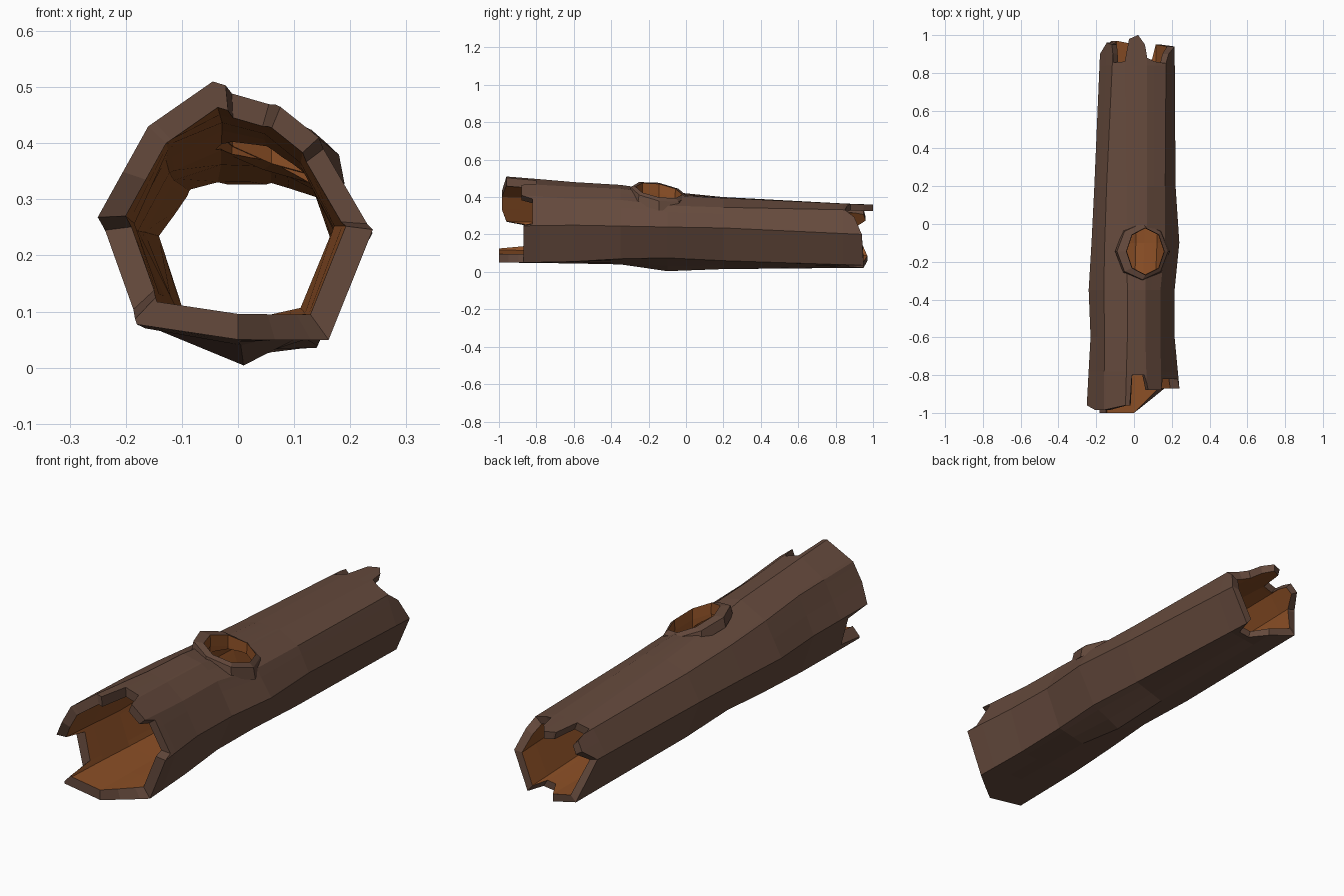
import bpy, bmesh, math

cube = bpy.data.objects.get("Cube")
if cube:
    bpy.data.objects.remove(cube, do_unlink=True)


def material(name, color):
    mat = bpy.data.materials.new(name)
    mat.use_nodes = True
    mat.diffuse_color = color
    mat.node_tree.nodes["Principled BSDF"].inputs["Base Color"].default_value = color
    return mat


bark = material("dark bark", (0.13, 0.068, 0.046, 1))
wood = material("inner wood", (0.26, 0.078, 0.019, 1))


def add_object(name, bm, materials):
    bmesh.ops.recalc_face_normals(bm, faces=bm.faces)
    mesh = bpy.data.meshes.new(name)
    bm.to_mesh(mesh)
    bm.free()
    for mat in materials:
        mesh.materials.append(mat)
    obj = bpy.data.objects.new(name, mesh)
    bpy.context.collection.objects.link(obj)
    return obj


def closed_loft(name, rings, wood_bands):
    """Join rings into a closed loop; the listed bands become inner wood."""
    bm = bmesh.new()
    loops = [[bm.verts.new(p) for p in ring] for ring in rings]
    for k, low in enumerate(loops):
        high = loops[(k + 1) % len(loops)]
        for i in range(len(low)):
            j = (i + 1) % len(low)
            face = bm.faces.new((low[i], low[j], high[j], high[i]))
            face.material_index = int(k in wood_bands)
    return add_object(name, bm, [bark, wood])


# Log cross-sections along y: corners (x, z) from the top round by the -x side
SECTIONS = [
    (-.95, [(-.045, .51), (-.16, .43), (-.25, .268), (-.18, .077), (0, .05),
            (.165, .048), (.248, .245), (.145, .415), (.07, .475)]),
    (-.6, [(-.035, .48), (-.155, .42), (-.23, .255), (-.165, .07), (0, .045),
           (.15, .055), (.215, .25), (.14, .39), (.06, .455)]),
    (-.35, [(-.035, .465), (-.16, .4), (-.24, .25), (-.15, .07), (.005, .04),
            (.14, .07), (.215, .245), (.14, .385), (.06, .445)]),
    (-.1, [(-.04, .43), (-.155, .38), (-.225, .25), (-.14, .08), (.01, .004),
           (.15, .075), (.24, .24), (.165, .355), (.07, .41)]),
    (.2, [(-.04, .4), (-.145, .365), (-.21, .25), (-.14, .07), (.01, .015),
          (.15, .06), (.22, .235), (.165, .345), (.07, .395)]),
    (.95, [(-.05, .36), (-.11, .345), (-.178, .245), (-.12, .06), (.01, .022),
           (.14, .035), (.215, .2), (.17, .33), (.07, .36)]),
]
SIDES = 9

# Broken ends: (position round the log in corners, y of the edge)
FRONT = [(0, -.96), (1, -.985), (1.5, -.985), (2, -.96), (2.1, -.84), (2.85, -.86),
         (2.95, -1), (4, -1), (5, -.87), (6, -.87), (6.06, -.82), (6.9, -.82),
         (7, -.88), (7.9, -.88), (8.1, -.8), (8.72, -.8), (8.8, -.96), (9, -.96)]
BACK = [(0, .86), (.9, .855), (1.1, .95), (1.5, .96), (2, .9), (3, .97), (4, .95),
        (4.4, .87), (4.8, .87), (5, .95), (6, .94), (6.7, .9), (7, .85),
        (7.6, .86), (8, .88), (8.1, .95), (8.4, 1), (8.8, .98), (9, .86)]


def mix(a, b, t):
    return a + (b - a) * t


def sample(points, u):
    for (u0, y0), (u1, y1) in zip(points, points[1:]):
        if u <= u1:
            return mix(y0, y1, (u - u0) / (u1 - u0))
    return points[-1][1]


def section(y):
    y = min(max(y, SECTIONS[0][0]), SECTIONS[-1][0])
    for (y0, a), (y1, b) in zip(SECTIONS, SECTIONS[1:]):
        if y <= y1:
            t = (y - y0) / (y1 - y0)
            return [(mix(p[0], q[0], t), mix(p[1], q[1], t)) for p, q in zip(a, b)]


def shell_point(u, y, scale):
    corners = section(y)
    i = int(u) % SIDES
    p, q = corners[i], corners[(i + 1) % SIDES]
    t = u - int(u)
    cx = sum(c[0] for c in corners) / SIDES
    cz = (max(c[1] for c in corners) + min(c[1] for c in corners)) / 2
    return (mix(cx, mix(p[0], q[0], t), scale), y, mix(cz, mix(p[1], q[1], t), scale))


# Hollow log: outer wall to the back, inner wall to the front
columns = sorted({u for u, _ in FRONT + BACK if u < SIDES} | set(range(SIDES)))
rows = [[sample(FRONT, u) for u in columns]]
rows += [[y] * len(columns) for y in (-.78, -.6, -.35, -.1, .2, .84)]
rows += [[sample(BACK, u) for u in columns]]


def wall(scale):
    return [[shell_point(u, y, scale) for u, y in zip(columns, row)] for row in rows]


count = len(rows)
log = closed_loft("hollow_log", wall(1) + wall(.8)[::-1], range(count, 2 * count - 1))


# Knot hole on the upper side, lying on a tilted plane
def octagon(cx, rx, ry, lift):
    ring = []
    for i in range(8):
        a = math.tau * i / 8
        x, y = cx + rx * math.cos(a), -.145 + ry * math.sin(a)
        ring.append((x, y, .438 - .36 * (x - .05) - .17 * (y + .145) + lift))
    return ring


cut = bmesh.new()
ends = [[cut.verts.new(p) for p in octagon(.06, .1, .125, lift)] for lift in (-.17, .2)]
for end in ends:
    cut.faces.new(end)
for i in range(8):
    j = (i + 1) % 8
    cut.faces.new((ends[0][i], ends[0][j], ends[1][j], ends[1][i]))
cutter = add_object("knot_cutter", cut, [wood])
cutter.hide_render = True

hole = log.modifiers.new("knot hole", "BOOLEAN")
hole.operation = "DIFFERENCE"
hole.object = cutter
hole.solver = "EXACT"
hole.material_mode = "TRANSFER"
bpy.context.view_layer.objects.active = log
bpy.ops.object.modifier_apply(modifier=hole.name)
bpy.data.objects.remove(cutter, do_unlink=True)

# Raised bark collar around the knot hole
closed_loft("knot_collar", [octagon(.045, .145, .16, -.06), octagon(.045, .135, .15, -.012),
                            octagon(.06, .1, .125, 0), octagon(.06, .098, .122, -.05)], (2, 3))
